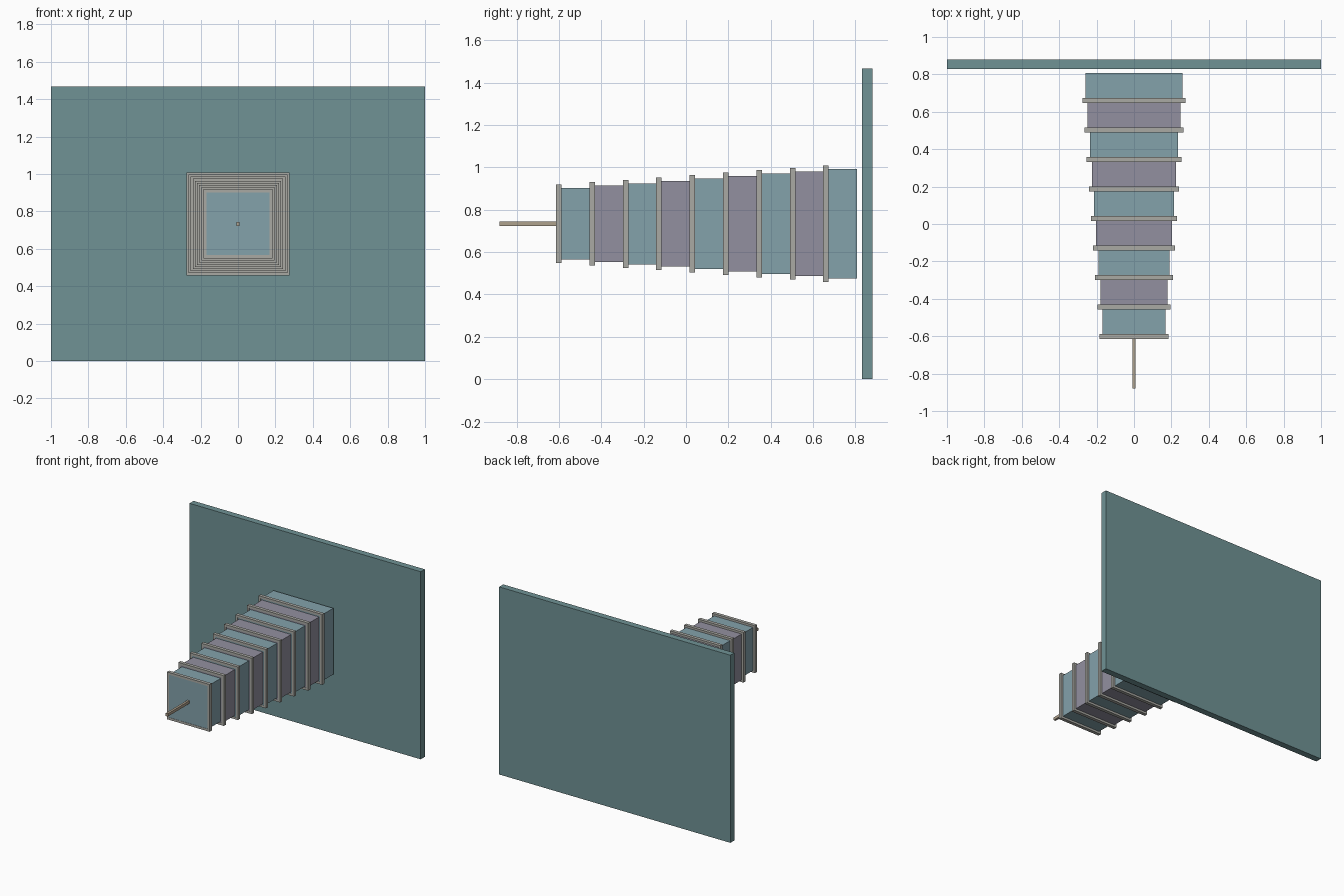
import bpy, bmesh
from mathutils import Matrix, Vector

if "Cube" in bpy.data.objects:
    bpy.data.objects.remove(bpy.data.objects["Cube"])

ZC = 0.7335                        # height of the shared axis
COUNT, START, PITCH = 9, -0.612, 0.1577


def material(name, rgb):
    m = bpy.data.materials.new(name)
    m.diffuse_color = (*rgb, 1)
    m.use_nodes = True
    m.node_tree.nodes["Principled BSDF"].inputs["Base Color"].default_value = m.diffuse_color
    return m


def finish(name, bm, mat):
    bmesh.ops.recalc_face_normals(bm, faces=bm.faces)
    mesh = bpy.data.meshes.new(name)
    bm.to_mesh(mesh)
    bm.free()
    mesh.materials.append(mat)
    bpy.context.collection.objects.link(bpy.data.objects.new(name, mesh))


def box(name, lo, hi, mat):
    lo, hi = Vector(lo), Vector(hi)
    bm = bmesh.new()
    bmesh.ops.create_cube(bm, size=1, matrix=Matrix.Translation((lo + hi) / 2)
                          @ Matrix.Diagonal((*(hi - lo), 1)))
    finish(name, bm, mat)


def frame(name, inner, outer, y0, y1, mat):
    # square cross-section loops bridged into a closed hollow frame
    bm = bmesh.new()
    loops = [[bm.verts.new((sx * h, y, ZC + sz * h))
              for sx, sz in ((-1, -1), (1, -1), (1, 1), (-1, 1))]
             for h, y in ((inner, y0), (outer, y0), (outer, y1), (inner, y1))]
    for i in range(4):
        a, b = loops[i], loops[(i + 1) % 4]
        for j in range(4):
            k = (j + 1) % 4
            bm.faces.new((a[j], a[k], b[k], b[j]))
    finish(name, bm, mat)


teal = material("panel_teal", (0.16, 0.29, 0.30))
blue = material("segment_blue", (0.23, 0.36, 0.41))
mauve = material("segment_mauve", (0.29, 0.28, 0.35))
grey = material("frame_grey", (0.40, 0.40, 0.37))
tan = material("rod_tan", (0.43, 0.36, 0.27))

# back panel
box("back_panel", (-1, 0.83, 0), (1, 0.88, 2 * ZC), teal)

# stepped body segments, each with a raised frame at its front end
for i in range(COUNT):
    h = 0.1685 + 0.0113 * i
    y = START + PITCH * i
    box(f"body_segment_{i + 1}", (-h, y, ZC - h), (h, y + PITCH, ZC + h),
        mauve if i % 2 else blue)
    frame(f"frame_{i + 1}", h - 0.001, h + 0.0165, y - 0.002, y + 0.024, grey)

# thin rod at the tip
box("tip_rod", (-0.009, -0.88, ZC - 0.011), (0.009, -0.605, ZC + 0.011), tan)
